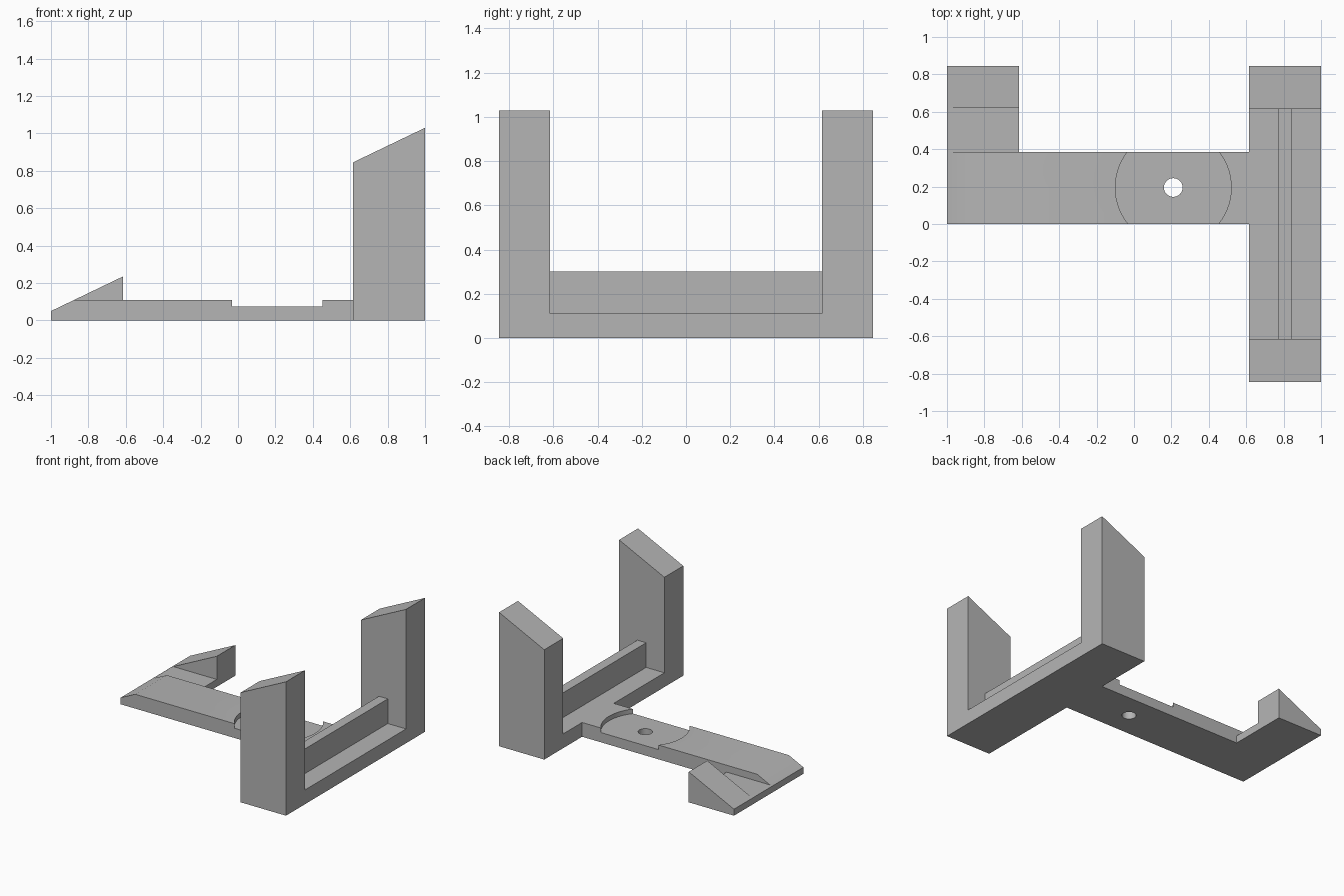
import bpy, bmesh

cube = bpy.data.objects.get("Cube")
if cube:
    bpy.data.objects.remove(cube, do_unlink=True)

GREY = (0.46, 0.46, 0.46, 1)
mat = bpy.data.materials.new("plain grey")
mat.use_nodes = True
mat.diffuse_color = GREY
mat.node_tree.nodes["Principled BSDF"].inputs["Base Color"].default_value = GREY

# Shared dimensions
FRONT, BACK = -0.845, 0.845       # outer faces of the posts
POST_IN = 0.615                   # inner faces of the posts
SIDE = 0.615                      # inner x of frame and foot
SLAB = 0.11                       # base thickness
ARM_BACK = 0.385
PIVOT = (0.21, 0.195)
LOW, SLOPE = 0.05, 0.48           # foot ramp height at the tip, and its grade


def extrude_profile(name, points, axis, start, end):
    """Extrude a 2D outline: axis 'x' takes (y, z) points, axis 'y' takes (x, z)."""
    bm = bmesh.new()
    verts = [bm.verts.new((start, a, b) if axis == 'x' else (a, start, b))
             for a, b in points]
    face = bm.faces.new(verts)
    out = bmesh.ops.extrude_face_region(bm, geom=[face])
    new = [g for g in out["geom"] if isinstance(g, bmesh.types.BMVert)]
    d = end - start
    bmesh.ops.translate(bm, verts=new, vec=(d, 0, 0) if axis == 'x' else (0, d, 0))
    bmesh.ops.recalc_face_normals(bm, faces=bm.faces)
    mesh = bpy.data.meshes.new(name)
    bm.to_mesh(mesh)
    bm.free()
    mesh.materials.append(mat)
    obj = bpy.data.objects.new(name, mesh)
    bpy.context.collection.objects.link(obj)
    return obj


def cut_disc(target, radius, bottom, top, sides):
    """Cut a vertical cylinder at the pivot out of the target."""
    bpy.ops.mesh.primitive_cylinder_add(
        vertices=sides, radius=radius, depth=top - bottom,
        location=(*PIVOT, (top + bottom) / 2))
    cutter = bpy.context.object
    cutter.hide_render = True
    cutter.data.materials.append(mat)
    mod = target.modifiers.new("cut", 'BOOLEAN')
    mod.operation, mod.solver, mod.object = 'DIFFERENCE', 'EXACT', cutter
    bpy.ops.object.select_all(action='DESELECT')
    bpy.context.view_layer.objects.active = target
    target.select_set(True)
    bpy.ops.object.modifier_apply(modifier=mod.name)
    bpy.data.objects.remove(cutter, do_unlink=True)


def ramp_profile(height):
    """Side outline of a foot section: ramp from the tip, then flat at height."""
    knee = min(-1 + (height - LOW) / SLOPE, -SIDE)
    points = [(-1, 0), (-SIDE, 0), (-SIDE, height), (knee, height), (-1, LOW)]
    return points if knee < -SIDE else points[:3] + points[4:]


# U-shaped frame with post tops sloping down towards the arm
TALL, SHORT = 1.03, 0.845
frame = extrude_profile("u_frame", [
    (FRONT, 0), (BACK, 0), (BACK, TALL), (POST_IN, TALL),
    (POST_IN, SLAB), (-POST_IN, SLAB), (-POST_IN, TALL), (FRONT, TALL)],
    'x', SIDE, 1)
for v in frame.data.vertices:
    if v.co.z > 1 and v.co.x < 0.8:
        v.co.z = SHORT

# Rib standing between the posts
extrude_profile("frame_rib", [(0.77, SLAB), (0.845, SLAB), (0.845, 0.3), (0.77, 0.3)],
                'y', -POST_IN, POST_IN)

# Arm with ramped tip, round recess and pivot hole
knee = -1 + (SLAB - LOW) / SLOPE
arm = extrude_profile("arm", [(-1, 0), (SIDE, 0), (SIDE, SLAB), (knee, SLAB), (-1, LOW)],
                      'y', 0, ARM_BACK)
cut_disc(arm, 0.31, 0.075, 0.3, 64)
cut_disc(arm, 0.05, -0.1, 0.3, 32)
bpy.ops.object.shade_smooth_by_angle()

# Thin bridge and tall wedge of the foot
extrude_profile("foot_bridge", ramp_profile(0.057), 'y', ARM_BACK, 0.62)
extrude_profile("foot_wedge", ramp_profile(0.235), 'y', 0.62, BACK)
